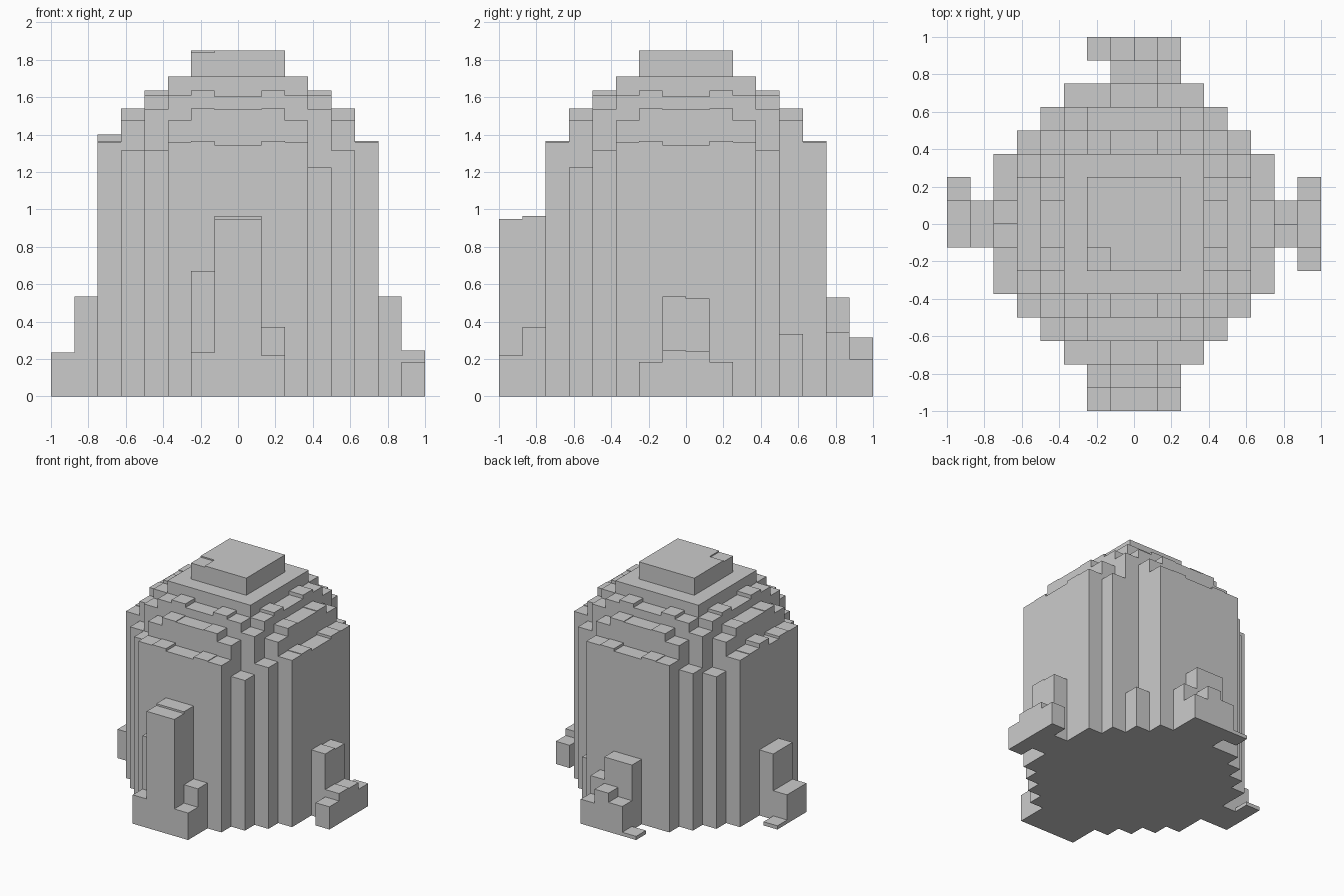
import bpy, bmesh

if "Cube" in bpy.data.objects:
    bpy.data.objects.remove(bpy.data.objects["Cube"])

S = 0.125  # cell size; cell (i, j) spans i*S..(i+1)*S

# Dome terraces: one octant of ring heights, mirrored into all eight
OCTANT = [
    [1.85],
    [1.85, 1.85],
    [1.71, 1.71, 1.71],
    [1.605, 1.635, 1.61, 1.535],
    [1.535, 1.54, 1.475, 1.315],
    [1.345, 1.365, 1.36],
]
dome = {}
for a, ring in enumerate(OCTANT):
    for b, h in enumerate(ring):
        for p, q in ((a, b), (b, a)):
            for i in (p, -1 - p):
                for j in (q, -1 - q):
                    dome[i, j] = h
# Worn corners and small irregularities
dome.update({(3, 4): 0.335, (3, -5): 1.225, (-4, 4): 1.28, (-5, 3): 1.24,
             (-6, 0): 1.40, (-2, -2): 1.84})

# Four low piers around the wall
front = {(-1, -8): 0.95, (0, -8): 0.95, (-1, -7): 0.965, (0, -7): 0.965,
         (-2, -8): 0.235, (-2, -7): 0.67, (1, -8): 0.22, (1, -7): 0.37}
back = {(-1, 6): 0.53, (0, 6): 0.53, (1, 6): 0.345,
        (-2, 7): 0.03, (-1, 7): 0.24, (0, 7): 0.315, (1, 7): 0.20}
right = {(6, -1): 0.535, (6, 0): 0.525,
         (7, -2): 0.185, (7, -1): 0.245, (7, 0): 0.24, (7, 1): 0.185}
left = {(-7, -1): 0.535, (-7, 0): 0.535,
        (-8, -1): 0.235, (-8, 0): 0.235, (-8, 1): 0.03}

parts = {"stepped_dome": dome, "front_pier": front, "back_pier": back,
         "right_pier": right, "left_pier": left}
height = {c: h for cells in parts.values() for c, h in cells.items()}


def build(name, cells):
    """Skin a set of columns, leaving out walls hidden by neighbours."""
    bm = bmesh.new()

    def quad(*pts):
        bm.faces.new([bm.verts.new(p) for p in pts])

    for (i, j), h in cells.items():
        x0, x1, y0, y1 = i * S, (i + 1) * S, j * S, (j + 1) * S
        quad((x0, y0, h), (x1, y0, h), (x1, y1, h), (x0, y1, h))
        quad((x0, y1, 0), (x1, y1, 0), (x1, y0, 0), (x0, y0, 0))
        sides = {(0, -1): (x0, y0, x1, y0), (1, 0): (x1, y0, x1, y1),
                 (0, 1): (x1, y1, x0, y1), (-1, 0): (x0, y1, x0, y0)}
        for (di, dj), (ax, ay, bx, by) in sides.items():
            low = height.get((i + di, j + dj), 0)
            if low < h:
                quad((ax, ay, low), (bx, by, low), (bx, by, h), (ax, ay, h))
    bmesh.ops.remove_doubles(bm, verts=bm.verts, dist=0.0005)
    mesh = bpy.data.meshes.new(name)
    bm.to_mesh(mesh)
    bm.free()
    bpy.context.collection.objects.link(bpy.data.objects.new(name, mesh))


for name, cells in parts.items():
    build(name, cells)
